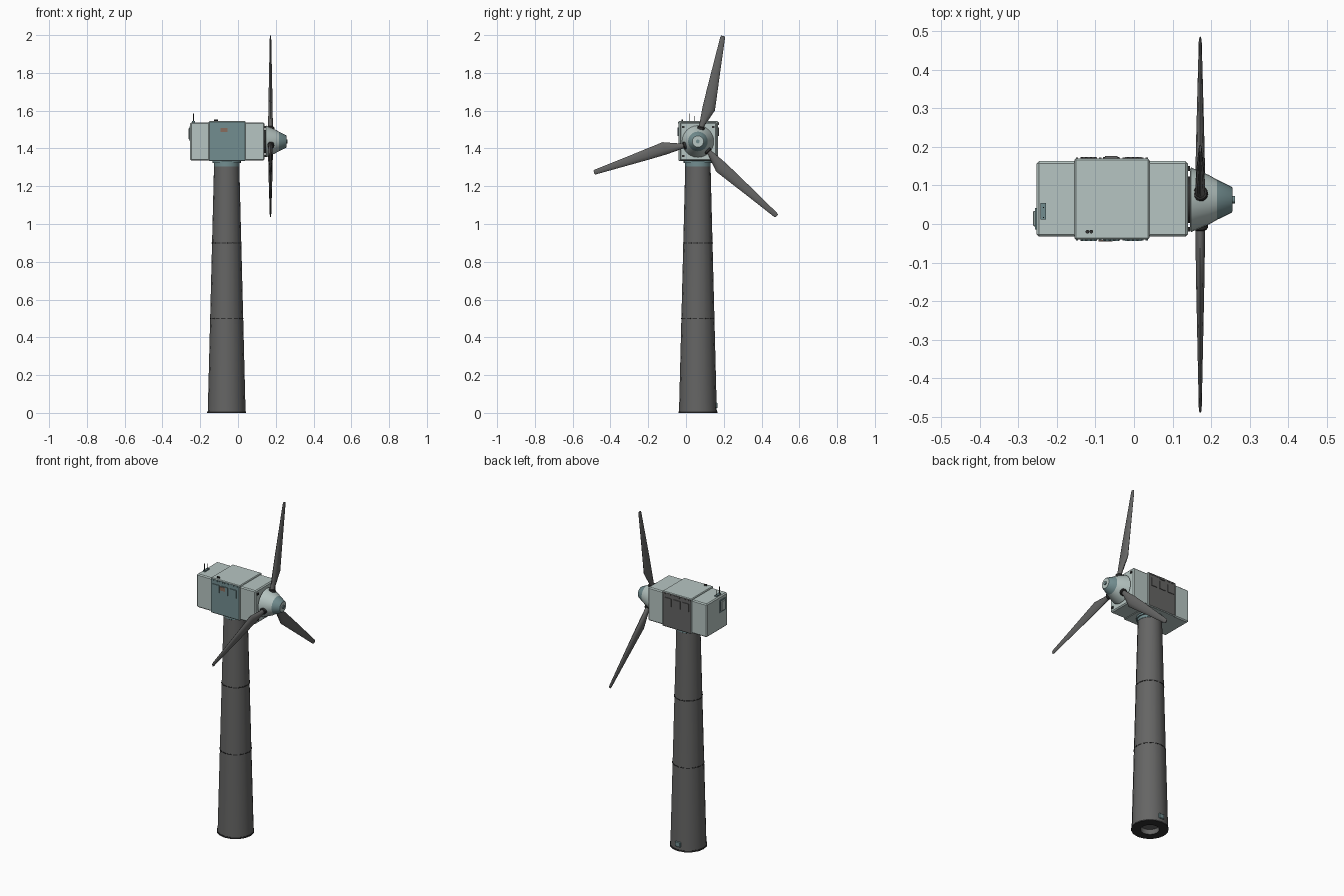
import bpy, bmesh, math
from mathutils import Matrix, Vector

if "Cube" in bpy.data.objects:
    bpy.data.objects.remove(bpy.data.objects["Cube"])


def material(name, *rgb):
    m = bpy.data.materials.new(name)
    m.use_nodes = True
    m.diffuse_color = (*rgb, 1)
    m.node_tree.nodes["Principled BSDF"].inputs["Base Color"].default_value = (*rgb, 1)
    return m


PALE = material("pale grey green", .47, .56, .54)
TEAL = material("muted teal", .17, .27, .28)
GREY = material("dark grey", .13, .13, .128)
BLACK = material("near black", .03, .03, .03)
BROWN = material("rust brown", .25, .15, .11)

AX, AY, HUB_Z = -.06, .063, 1.437      # tower axis and rotor height
HUB = Vector((.172, AY, HUB_Z))


def finish(name, bm, mats, smooth=None):
    bmesh.ops.recalc_face_normals(bm, faces=bm.faces)
    me = bpy.data.meshes.new(name)
    bm.to_mesh(me)
    bm.free()
    ob = bpy.data.objects.new(name, me)
    bpy.context.collection.objects.link(ob)
    for m in mats:
        me.materials.append(m)
    if smooth:
        bpy.ops.object.select_all(action='DESELECT')
        ob.select_set(True)
        bpy.context.view_layer.objects.active = ob
        bpy.ops.object.shade_smooth_by_angle(angle=math.radians(smooth))
    return ob


def box(name, lo, hi, mat, bevel=0, side_mats=None):
    """Box between two corners; side_mats colours the -y and +y faces."""
    lo, hi = Vector(lo), Vector(hi)
    bm = bmesh.new()
    bmesh.ops.create_cube(bm, size=1, matrix=Matrix.Translation((lo + hi) / 2)
                          @ Matrix.Diagonal((*(hi - lo), 1)))
    if bevel:
        bmesh.ops.bevel(bm, geom=bm.edges[:], offset=bevel, segments=1, affect='EDGES')
    bm.normal_update()
    if side_mats:
        for f in bm.faces:
            if abs(f.normal.y) > .9:
                f.material_index = 1 if f.normal.y < 0 else 2
    return finish(name, bm, [mat, *(side_mats or [])])


def lathe(name, profile, mats, sides, matrix, bands=None):
    """Revolve (radius, height) points; bands gives a material per segment."""
    bm = bmesh.new()
    rings = [[bm.verts.new(matrix @ Vector((r * math.cos(a), r * math.sin(a), h)))
              for a in (2 * math.pi * i / sides for i in range(sides))]
             for r, h in profile]
    for s, (a, b) in enumerate(zip(rings, rings[1:])):
        for i in range(sides):
            j = (i + 1) % sides
            f = bm.faces.new((a[i], a[j], b[j], b[i]))
            f.material_index = bands[s] if bands else 0
    bm.faces.new(rings[0])
    last = bm.faces.new(rings[-1])
    last.material_index = bands[-1] if bands else 0
    return finish(name, bm, mats, 30)


# Tower with base flange and a recess underneath
tower_axis = Matrix.Translation((AX, AY, 0))
lathe("tower", [(.052, .03), (.052, 0), (.103, 0), (.103, .008), (.1, .008), (.067, 1.31)],
      [GREY, BLACK], 16, tower_axis, [0, 1, 1, 1, 0])
lathe("yaw_collar", [(.062, 1.3), (.068, 1.305), (.068, 1.322), (.075, 1.322), (.075, 1.345)],
      [TEAL], 24, tower_axis)

# Dashed bolt seams round the tower
for n, z in enumerate((.5, .9)):
    bm = bmesh.new()
    r = .1 - .033 * z / 1.31
    for i in range(16):
        m = (tower_axis @ Matrix.Rotation(math.tau * (i + .5) / 16, 4, 'Z')
             @ Matrix.Translation((r * .98, 0, z)) @ Matrix.Diagonal((.005, .024, .005, 1)))
        bmesh.ops.create_cube(bm, size=1, matrix=m)
    finish(f"tower_seam_{n + 1}", bm, [BLACK])

# Service box low on the tower back
box("service_box", (AX - .018, AY + .09, .025), (AX + .018, AY + .104, .055), TEAL, .003)

# Nacelle shell and wider middle housing
box("nacelle", (-.253, -.033, 1.336), (.14, .163, 1.537), PALE, .006)
box("middle_housing", (-.155, -.04, 1.333), (.04, .17, 1.544), PALE, .004, [TEAL, GREY])

# Raised side panels and the row of teeth above them
for side, y, out, mat in (("front", -.04, -1, TEAL), ("back", .17, 1, GREY)):
    for i in range(3):
        x = AX + (i - 1) * .058
        y0, y1 = sorted((y - out * .002, y + out * .004))
        box(f"{side}_window_{i + 1}", (x - .021, y0, 1.465), (x + .021, y1, 1.512), mat)
    bm = bmesh.new()
    for i in range(16):
        m = (Matrix.Translation((-.148 + i * .0121, y, 1.535))
             @ Matrix.Diagonal((.006, .005, .008, 1)))
        bmesh.ops.create_cube(bm, size=1, matrix=m)
    finish(f"{side}_vent_teeth", bm, [mat])
box("warning_plate", (-.092, -.046, 1.486), (-.056, -.041, 1.508), BROWN)
box("back_latch", (-.075, .168, 1.525), (-.043, .176, 1.538), GREY)

# Rear hatch
box("hatch_frame", (-.257, -.014, 1.44), (-.25, .042, 1.515), TEAL)
box("hatch_door", (-.262, -.006, 1.448), (-.25, .034, 1.507), PALE, .002)

# Roof equipment
box("aerial_base", (-.243, .012, 1.536), (-.228, .054, 1.544), TEAL)
for i, y in enumerate((.017, .043)):
    lathe(f"aerial_{i + 1}", [(.002, 1.53), (.002, 1.585 - i * .012)], [BLACK], 6,
          Matrix.Translation((-.235, y, 0)))
for i, x in enumerate((-.121, -.111)):
    lathe(f"roof_stud_{i + 1}", [(.005, 1.54), (.005, 1.552)], [BLACK], 8,
          Matrix.Translation((x, -.02, 0)))

# Corner bolts on the nacelle front
for i, (y, z) in enumerate((y, z) for y in (-.014, .144) for z in (1.36, 1.513)):
    box(f"corner_bolt_{i + 1}", (.138, y - .006, z - .006), (.145, y + .006, z + .006), BLACK)

# Spinner, turned along +x
spin = Matrix.Translation((0, AY, HUB_Z)) @ Matrix.Rotation(math.pi / 2, 4, 'Y')
lathe("rotor_shaft", [(.06, .135), (.06, .15)], [BLACK], 24, spin)
lathe("spinner", [(.078, .145), (.084, .148), (.064, .195), (.052, .216), (.034, .253),
                  (.03, .256), (.026, .256)], [PALE, TEAL], 24, spin, [0, 0, 0, 1, 1, 0])
lathe("spinner_cap", [(.01, .25), (.01, .262)], [TEAL], 12, spin)

# Blades: sections of (radius, trailing, leading, thickness)
SECTIONS = [(.05, -.013, .013, .026), (.09, -.013, .016, .026), (.18, -.017, .051, .024),
            (.28, -.016, .042, .02), (.4, -.013, .031, .015), (.565, -.009, .017, .008),
            (.574, -.006, .013, .005)]
for n in range(3):
    turn = Matrix.Translation(HUB) @ Matrix.Rotation(-math.radians(13 + 120 * n), 4, 'X')
    bm = bmesh.new()
    rings = []
    for r, a, b, t in SECTIONS:
        c, h = (a + b) / 2, (b - a) / 2
        rings.append([bm.verts.new(turn @ Vector((t / 2 * math.sin(k), c + h * math.cos(k), r)))
                      for k in (math.tau * i / 10 for i in range(10))])
    for a, b in zip(rings, rings[1:]):
        for i in range(10):
            j = (i + 1) % 10
            bm.faces.new((a[i], a[j], b[j], b[i]))
    bm.faces.new(rings[0])
    bm.faces.new(rings[-1])
    finish(f"blade_{n + 1}", bm, [GREY], 40)
    lathe(f"blade_socket_{n + 1}", [(.02, .04), (.02, .076), (.017, .08)], [BLACK], 16, turn)
